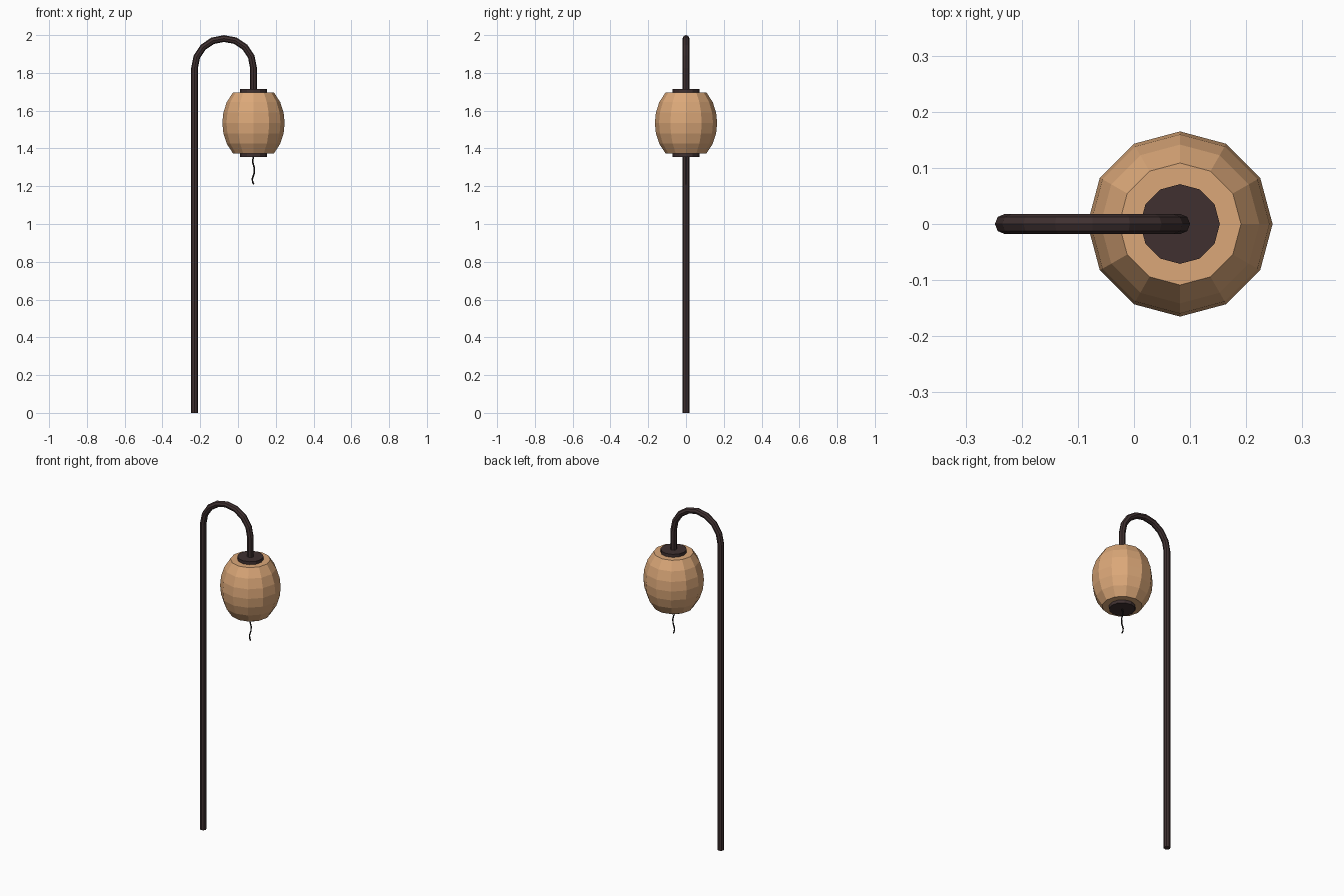
import bpy, bmesh, math
from mathutils import Vector

if "Cube" in bpy.data.objects:
    bpy.data.objects.remove(bpy.data.objects["Cube"])


def material(name, rgb):
    m = bpy.data.materials.new(name)
    m.diffuse_color = (*rgb, 1)
    m.use_nodes = True
    m.node_tree.nodes["Principled BSDF"].inputs["Base Color"].default_value = m.diffuse_color
    return m


DARK = material("dark_wood", (0.05, 0.03, 0.03))
PAPER = material("tan_paper", (0.71, 0.39, 0.19))
BLACK = material("cord_black", (0.012, 0.01, 0.01))
CX = 0.082  # lantern axis


def skin(name, rings, mat):
    """Bridge equal-sized rings of points and cap both ends."""
    bm = bmesh.new()
    loops = [[bm.verts.new(p) for p in ring] for ring in rings]
    n = len(loops[0])
    for a, b in zip(loops, loops[1:]):
        for i in range(n):
            j = (i + 1) % n
            bm.faces.new((a[i], a[j], b[j], b[i]))
    bm.faces.new(loops[0][::-1])
    bm.faces.new(loops[-1])
    bmesh.ops.recalc_face_normals(bm, faces=bm.faces)
    me = bpy.data.meshes.new(name)
    bm.to_mesh(me)
    bm.free()
    me.materials.append(mat)
    ob = bpy.data.objects.new(name, me)
    bpy.context.collection.objects.link(ob)
    return ob


def lathe(name, profile, mat, sides=12):
    angles = [2 * math.pi * i / sides for i in range(sides)]
    skin(name, [[(CX + r * math.cos(a), r * math.sin(a), z) for a in angles]
                for r, z in profile], mat)


def tube(name, path, radius, mat, sides=8):
    """Sweep a round section along a path lying in the xz plane."""
    pts = [Vector((x, 0, z)) for x, z in path]
    rings = []
    for i, p in enumerate(pts):
        t = (pts[min(i + 1, len(pts) - 1)] - pts[max(i - 1, 0)]).normalized()
        side = Vector((t.z, 0, -t.x))
        rings.append([p + radius * (side * math.cos(a) + Vector((0, math.sin(a), 0)))
                      for a in (2 * math.pi * k / sides for k in range(sides))])
    skin(name, rings, mat)


# Hooked pole: straight post, half-circle arch, short drop to the lantern
R, PX = 0.156, -0.23
arch = [(PX + R - R * math.cos(math.pi * i / 8), 1.826 + R * math.sin(math.pi * i / 8))
        for i in range(9)]
tube("hooked_pole", [(PX, 0)] + arch + [(CX, 1.70)], 0.018, DARK)

# Barrel-shaped paper shade
heights = [-0.161, -0.11, -0.055, 0, 0.055, 0.11, 0.161]
lathe("lantern_shade",
      [(0.165 * math.sqrt(1 - (h / 0.214) ** 2), 1.535 + h) for h in heights], PAPER)

# Top and bottom end caps
for name, z in (("top_cap", 1.694), ("bottom_cap", 1.356)):
    lathe(name, [(0.071, z), (0.071, z + 0.02)], DARK)

# Wavy hanging cord
tube("hanging_cord", [(CX, 1.36), (0.077, 1.33), (0.087, 1.295), (0.086, 1.27),
                      (0.076, 1.24), (0.077, 1.225), (0.083, 1.21)], 0.004, BLACK, 6)
